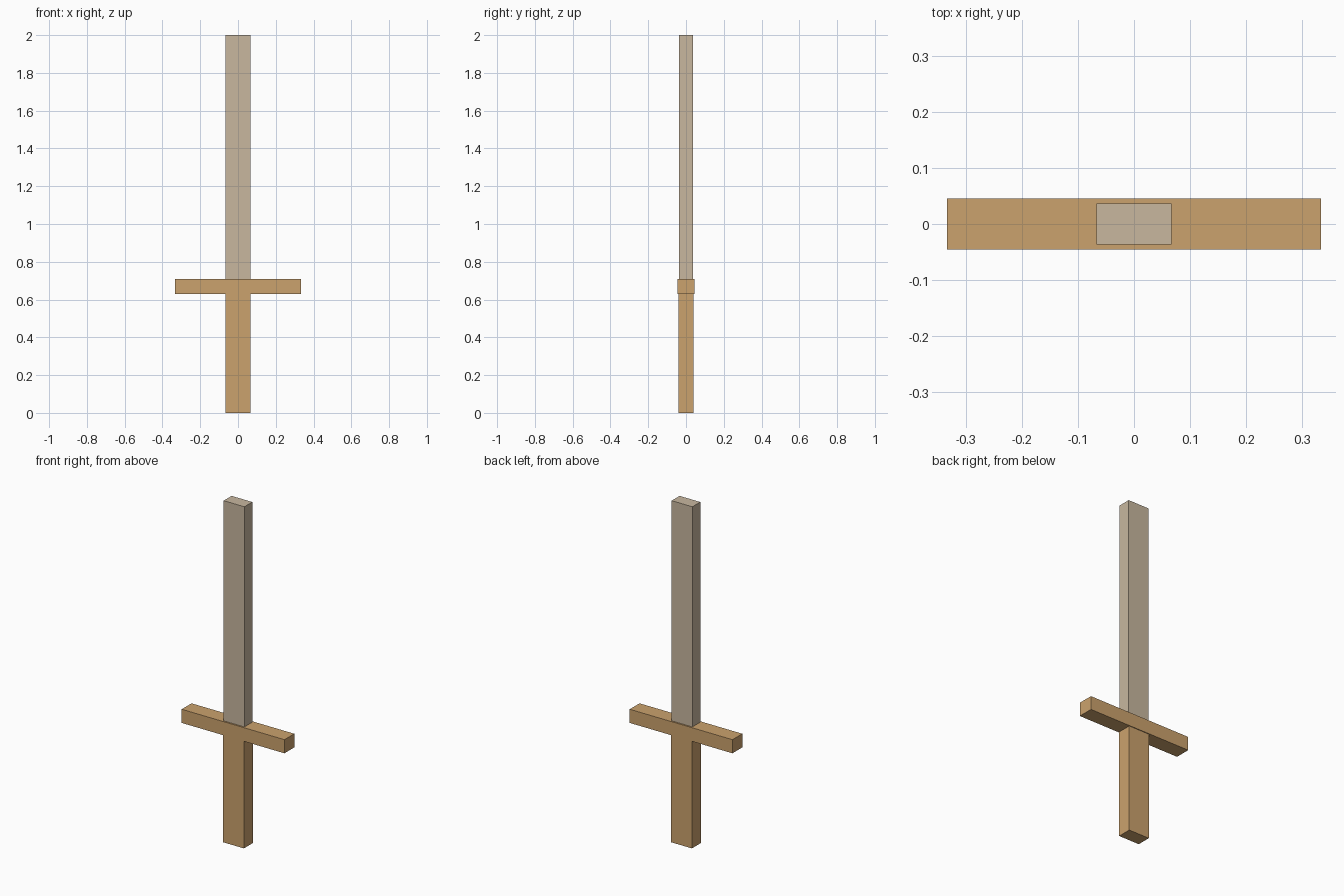
import bpy
import bmesh
from mathutils import Matrix, Vector

if "Cube" in bpy.data.objects:
    bpy.data.objects.remove(bpy.data.objects["Cube"])


def material(name, color):
    m = bpy.data.materials.new(name)
    m.diffuse_color = (*color, 1.0)
    m.use_nodes = True
    m.node_tree.nodes["Principled BSDF"].inputs["Base Color"].default_value = m.diffuse_color
    return m


def box(name, half_x, half_y, z0, z1, mat):
    bm = bmesh.new()
    bmesh.ops.create_cube(
        bm, size=1.0,
        matrix=Matrix.Translation((0, 0, (z0 + z1) / 2))
        @ Matrix.Diagonal(Vector((2 * half_x, 2 * half_y, z1 - z0, 1))))
    mesh = bpy.data.meshes.new(name)
    bm.to_mesh(mesh)
    bm.free()
    mesh.materials.append(mat)
    obj = bpy.data.objects.new(name, mesh)
    bpy.context.collection.objects.link(obj)
    return obj


warm_wood = material("warm wood", (0.597, 0.361, 0.153))
pale_wood = material("pale wood", (0.58, 0.475, 0.347))

# Grip, crossguard and blade stacked from the ground up
box("grip", 0.067, 0.041, 0.0, 0.63, warm_wood)
box("crossguard", 0.333, 0.0455, 0.63, 0.71, warm_wood)
box("blade", 0.067, 0.0366, 0.71, 2.0, pale_wood)
